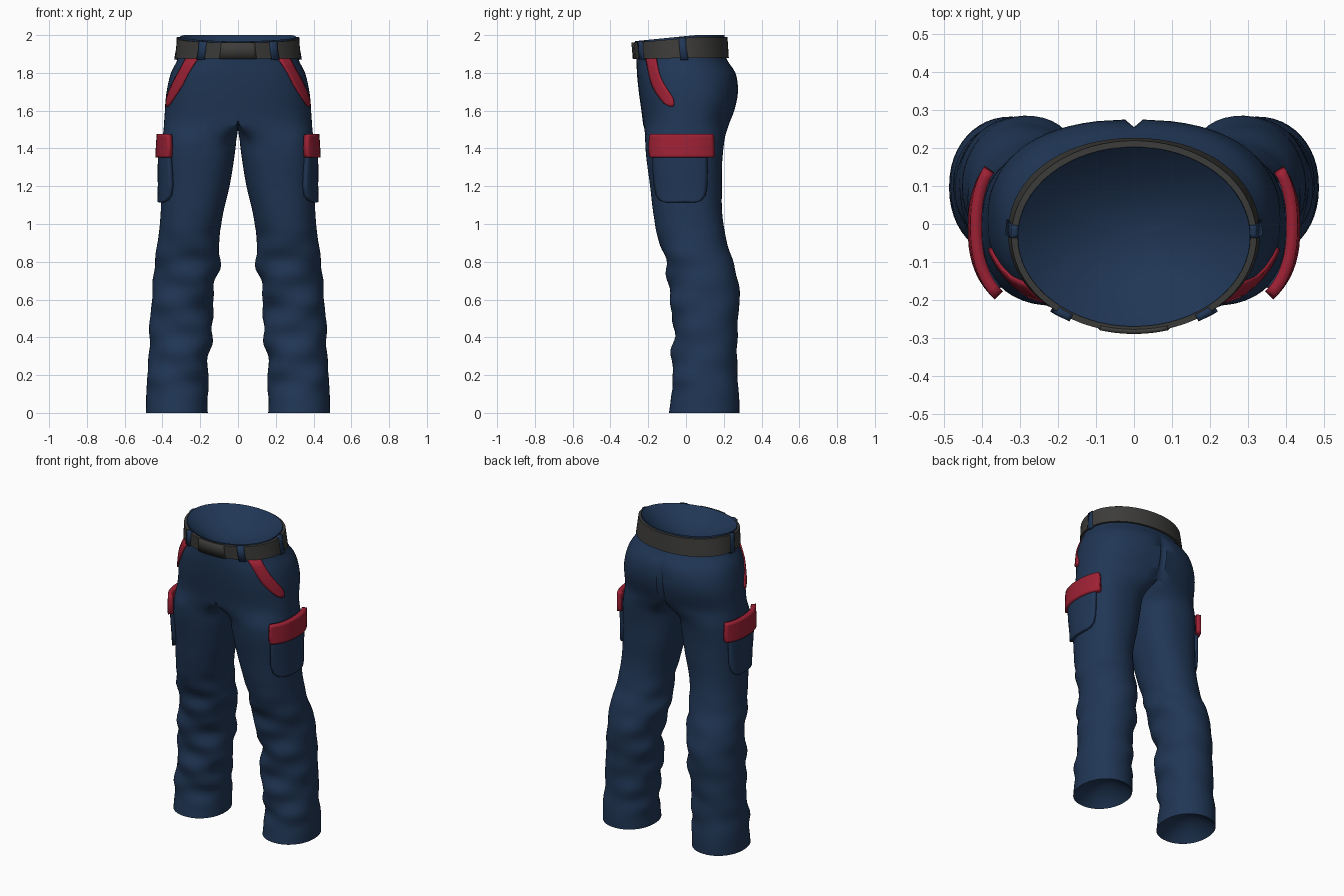
import bpy, bmesh
from math import sin, cos, pi, radians, asin, copysign
from mathutils import Vector

cube = bpy.data.objects.get("Cube")
if cube:
    bpy.data.objects.remove(cube)


def material(name, rgb):
    m = bpy.data.materials.new(name)
    m.use_nodes = True
    m.diffuse_color = (*rgb, 1)
    bsdf = m.node_tree.nodes["Principled BSDF"]
    bsdf.inputs["Base Color"].default_value = (*rgb, 1)
    bsdf.inputs["Roughness"].default_value = 0.8
    return m


navy = material("navy cloth", (0.0145, 0.037, 0.091))
red = material("red trim", (0.34, 0.015, 0.035))
charcoal = material("charcoal belt", (0.046, 0.045, 0.043))

# Cross-sections: z, inner x, outer x, front y, back y, squareness
LEG = [(0, .16, .487, -.09, .282, 2.1), (.1, .163, .485, -.077, .282, 2.1),
       (.2, .157, .48, -.07, .27, 2.1), (.4, .142, .468, -.07, .272, 2.1),
       (.6, .13, .458, -.08, .282, 2.1), (.75, .105, .445, -.1, .265, 2.1),
       (.9, .1, .425, -.142, .218, 2.1), (1.05, .08, .41, -.172, .192, 2.2),
       (1.2, .045, .405, -.19, .19, 2.3), (1.35, .02, .405, -.21, .193, 2.4),
       (1.5, .002, .396, -.225, .215, 2.4)]
HIPS = [(1.55, -.392, .392, -.23, .236, 2.4), (1.6, -.388, .388, -.236, .256, 2.4),
        (1.7, -.378, .378, -.25, .275, 2.4), (1.8, -.355, .355, -.26, .262, 2.3),
        (1.88, -.317, .317, -.262, .212, 2.1), (1.995, -.306, .306, -.27, .203, 2)]
CROTCH, TOP = 1.55, 1.995
SEG, OUTER = 48, 32


def section(rows, z):
    """Smoothly interpolated section at height z."""
    z = min(max(z, rows[0][0]), rows[-1][0])
    i = 0
    while i < len(rows) - 2 and z > rows[i + 1][0]:
        i += 1
    a, b = rows[i], rows[i + 1]
    prev, nxt = rows[max(i - 1, 0)], rows[min(i + 2, len(rows) - 1)]
    h = b[0] - a[0]
    t = (z - a[0]) / h
    out = []
    for k in range(1, 6):
        ma = (b[k] - prev[k]) / (b[0] - prev[0]) * h
        mb = (nxt[k] - a[k]) / (nxt[0] - a[0]) * h
        d = b[k] - a[k]
        out.append(a[k] + t * (ma + t * ((3 * d - 2 * ma - mb) + t * (ma + mb - 2 * d))))
    return out


def folds(z, a):
    """Irregular cloth folds of the lower leg, strongest at the front and inside."""
    window = max(0, min(1, (z - .05) / .12, (1.02 - z) / .2))
    wave = .006 * sin(17 * z + 2 * a) + .006 * sin(30 * z - 3 * a) + .004 * sin(47 * z + a)
    return window * wave * (.75 - .3 * cos(a) - .35 * sin(a))


def skin(z, a, off=0.0):
    """Point on the cloth at height z and angle a: 0 is outward, -90 degrees front."""
    rows = HIPS if z >= CROTCH else LEG
    x0, x1, y0, y1, p = section(rows, z)
    if rows is LEG:
        off += folds(z, a)
    c, s = cos(a), sin(a)
    x = (x0 + x1) / 2 + copysign(abs(c) ** (2 / p), c) * ((x1 - x0) / 2 + off)
    y = (y0 + y1) / 2 + copysign(abs(s) ** (2 / p), s) * ((y1 - y0) / 2 + off)
    if rows is HIPS and s > .9999 and z < 1.84:
        y -= .022 * min(1, (1.84 - z) / .1)   # seat seam
    lift = .1 * min(y, .05) * max(0, (z - 1.87) / (TOP - 1.87))
    return Vector((x, y, z + lift))


def angle_at(z, y):
    """Angle on the outer side where the cloth has the given y."""
    _, _, y0, y1, p = section(HIPS if z >= CROTCH else LEG, z)
    t = max(-1, min(1, (2 * y - y0 - y1) / (y1 - y0)))
    return copysign(asin(abs(t) ** (p / 2)), t)


def loft(bm, rows, closed=False):
    grid = [[bm.verts.new(p) for p in row] for row in rows]
    n = len(rows[0])
    for lo, hi in zip(grid, grid[1:]):
        for j in range(n if closed else n - 1):
            k = (j + 1) % n
            bm.faces.new((lo[j], lo[k], hi[k], hi[j]))


def finish(bm, name, mat, thickness=0.0, mirror=True):
    mesh = bpy.data.meshes.new(name)
    bm.to_mesh(mesh)
    bm.free()
    mesh.materials.append(mat)
    ob = bpy.data.objects.new(name, mesh)
    bpy.context.collection.objects.link(ob)
    if thickness:
        mod = ob.modifiers.new("Thickness", "SOLIDIFY")
        mod.thickness, mod.offset = thickness, 0
    if mirror:
        mod = ob.modifiers.new("Mirror", "MIRROR")
        mod.use_clip = True
    bpy.ops.object.select_all(action="DESELECT")
    ob.select_set(True)
    bpy.context.view_layer.objects.active = ob
    bpy.ops.object.shade_smooth_by_angle(angle=radians(45))


def dish(rim, depth, axis_x):
    """Rings that close an opening with a rounded hollow."""
    ys = [p.y for p in rim]
    mid = Vector((axis_x, (min(ys) + max(ys)) / 2, sum(p.z for p in rim) / len(rim)))
    rings = []
    for s in (.97, .88, .75, .6, .4, .2, 0):
        sink = Vector((0, 0, depth * (1 - s * s)))
        rings.append([mid + (p - mid) * s + sink for p in rim])
    return rings


# Trousers: one leg and half of the hips, mirrored
def leg_ring(z):
    return [skin(z, radians(-120) + j * 2 * pi / SEG) for j in range(SEG)]


def hip_arc(z):
    angles = [-pi / 2 + j * pi / OUTER for j in range(OUTER + 1)]
    angles[-2] = radians(88)   # tight edge beside the seat seam
    arc = [skin(z, a) for a in angles]
    arc[0].x = arc[-1].x = 0
    return arc


waist_start = hip_arc(CROTCH)
inner = SEG - OUTER
crotch_ring = list(waist_start)
for j in range(1, inner):
    t = j / inner
    p = waist_start[-1].lerp(waist_start[0], t)
    crotch_ring.append(Vector((0, p.y, CROTCH - .04 * sin(pi * t))))

legs = [leg_ring(1.42 * i / 56) for i in range(57)]
hem = dish(legs[0], .1, sum(p.x for p in legs[0]) / SEG)[::-1]
blend = []
for i in range(1, 6):
    t = i / 6
    e = t * t * (3 - 2 * t)
    ring = []
    for a, b in zip(legs[-1], crotch_ring):
        p = a.lerp(b, e)
        p.z = a.z + (b.z - a.z) * t
        ring.append(p)
    blend.append(ring)
arcs = [hip_arc(CROTCH + (TOP - CROTCH) * i / 16) for i in range(17)]

bm = bmesh.new()
loft(bm, hem + legs + blend + [crotch_ring], closed=True)
loft(bm, arcs + dish(arcs[-1], -.12, 0))
bmesh.ops.remove_doubles(bm, verts=bm.verts, dist=.0005)
soft = [v for v in bm.verts if 1.38 < v.co.z < 1.62 and v.co.x > .03]
for _ in range(3):
    bmesh.ops.smooth_vert(bm, verts=soft, factor=.5, use_axis_x=True,
                          use_axis_y=True, use_axis_z=True)
finish(bm, "trousers", navy)

# Belt: closed rectangular band around the waist
bm = bmesh.new()
PROFILE = [(1.878, -.005), (1.878, .014), (1.985, .016), (1.985, -.005), (1.878, -.005)]
loft(bm, [[skin(z, j * pi / 36, off) for j in range(73)] for z, off in PROFILE])
bmesh.ops.remove_doubles(bm, verts=bm.verts, dist=.0005)
finish(bm, "belt", charcoal, mirror=False)


def patch(name, mat, rows, off, thickness, cols=12, mirror=True):
    """Curved panel lying on the cloth; rows are (z, start angle, end angle)."""
    bm = bmesh.new()
    loft(bm, [[skin(z, a + (b - a) * j / cols, off) for j in range(cols + 1)]
              for z, a, b in rows])
    finish(bm, name, mat, thickness, mirror)


def by_depth(rows):
    return [(z, angle_at(z, a), angle_at(z, b)) for z, a, b in rows]


# Buckle and belt loops
patch("buckle", charcoal, [(z, radians(-106), radians(-74)) for z in (1.875, 1.93, 1.988)],
      .014, .012, mirror=False)
for name, deg, off in (("front_belt_loop", -55, .014), ("side_belt_loop", 3, .008)):
    patch(name, navy, [(z, radians(deg - 4), radians(deg + 4))
                       for z in (1.87, 1.93, 1.99)], off, .02, cols=3)

# Red edging of the hip pockets
patch("hip_pocket_trim", red, by_depth([
    (1.622, -.085, -.066), (1.64, -.115, -.062), (1.665, -.136, -.066), (1.7, -.16, -.088),
    (1.74, -.179, -.114), (1.78, -.19, -.134), (1.83, -.2, -.148), (1.885, -.209, -.156)]),
    .003, .01, cols=4)

# Cargo pockets with a rounded bottom, and their red flaps
patch("cargo_pocket", navy, by_depth([
    (1.115, -.095, .05), (1.125, -.125, .075), (1.15, -.145, .095), (1.2, -.155, .104),
    (1.28, -.162, .106), (1.36, -.165, .108), (1.42, -.165, .108)]), .008, .024)
patch("cargo_flap", red, by_depth([
    (1.352, -.166, .128), (1.365, -.172, .132), (1.41, -.174, .132),
    (1.46, -.172, .131), (1.475, -.168, .128)]), .018, .03, cols=16)
